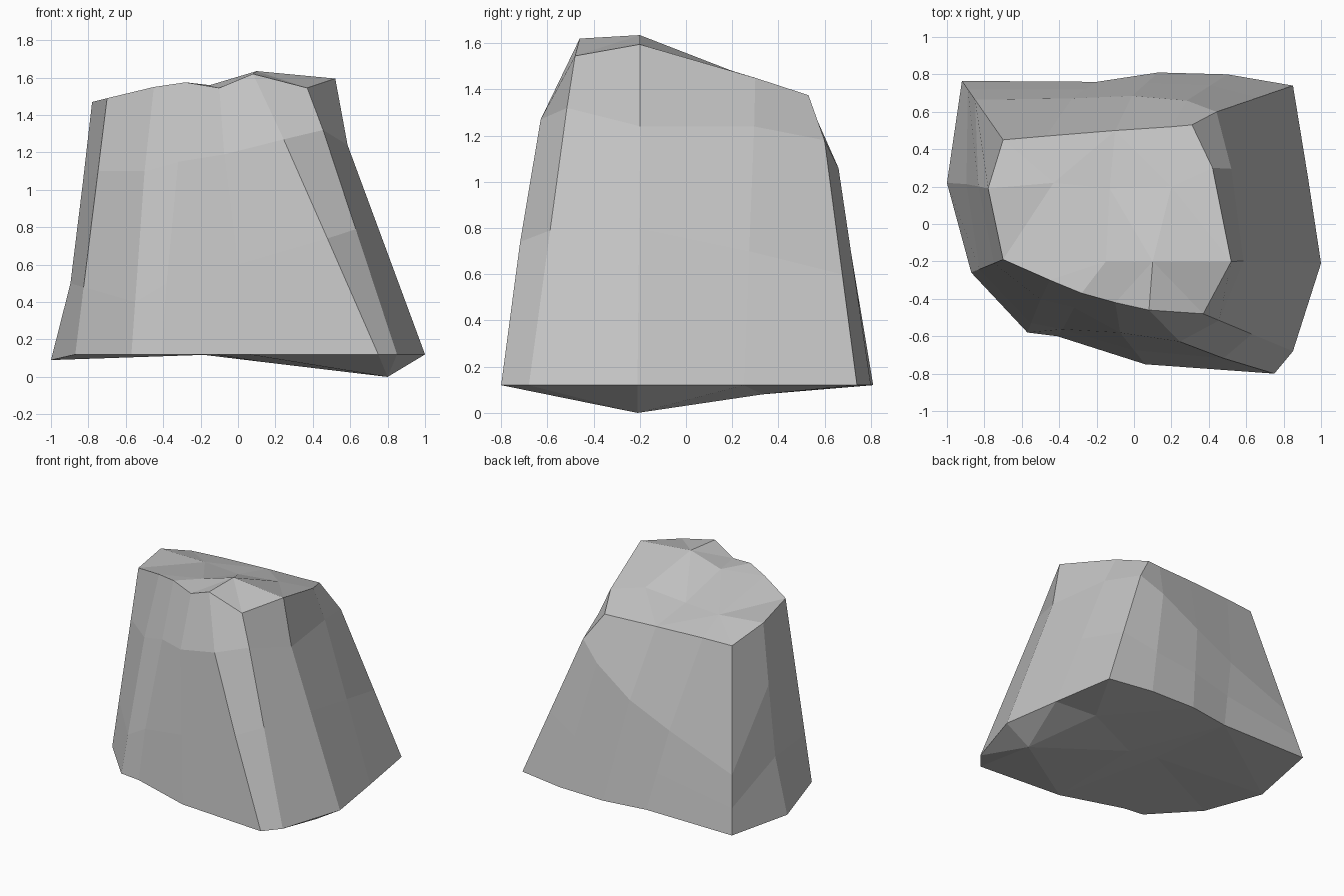
import bpy
import bmesh
from mathutils import Vector
from mathutils.geometry import delaunay_2d_cdt

default_cube = bpy.data.objects.get("Cube")
if default_cube:
    bpy.data.objects.remove(default_cube, do_unlink=True)

# Foot outline, counter-clockwise from the front right corner
FOOT = [(-.87, -.26), (-.57, -.58), (-.41, -.6), (.06, -.75), (.75, -.8),
        (.85, -.68), (1, -.21), (.93, .25), (.85, .74), (.5, .8),
        (.13, .81), (-.2, .76), (-.92, .765), (-1, .22)]
# Rim of the sloping top, one point above each foot point
CROWN = [(-.7, -.19, 1.49), (-.45, -.3, 1.55), (-.28, -.37, 1.575),
         (-.1, -.42, 1.545), (.08, -.46, 1.62), (.37, -.48, 1.545),
         (.52, -.2, 1.595), (.42, .3, 1.45), (.31, .53, 1.375),
         (.2, .52, 1.375), (-.1, .5, 1.38), (-.47, .47, 1.38),
         (-.7, .45, 1.375), (-.78, .19, 1.47)]
# Peak, dip and hollows inside the rim
TOP_POINTS = [(.1, -.2, 1.635), (-.15, -.2, 1.56), (.2, .2, 1.48),
              (-.13, .19, 1.45), (-.43, .22, 1.45)]
# Keel on the left, hollow behind it, and a belly that flattens to the right
BASE_POINTS = [(.8, -.21, 0), (.63, .33, .08), (.13, .1, .08), (-.12, .1, .12)]
# Worn ledges: height of each point and how far it bulges outward
UPPER_LEDGE = [(1.1, 0), (1.1, .02), (1.15, .01), (1.19, .08), (1.27, .09),
               (1.32, .01), (1.24, -.05), (1.24, .02), (1.18, .06),
               (1.06, .07), (.87, .06), (.72, .05), (.52, 0), (1.02, -.02)]
LOWER_LEDGE = [(.48, 0), (.4, 0), (.5, .02), (.6, 0), (.74, .01),
               (.79, 0), (.8, 0), (.7, 0), (.6, 0), (.5, 0),
               (.45, 0), (.4, 0), (.3, 0), (.5, -.03)]


def make_ledge(lower, upper, ledge):
    """Points between two rings, pushed square to the foot outline."""
    points = []
    for index, (height, bulge) in enumerate(ledge):
        low, high = lower[index], upper[index]
        point = low.lerp(high, (height - low.z) / (high.z - low.z))
        along = foot[(index + 1) % len(foot)] - foot[index - 1]
        outward = Vector((along.y, -along.x, 0)).normalized()
        points.append(point + outward * bulge)
    return points


def add_cap(mesh, ring, inner_points):
    """Close a ring with triangles that pass through the inner points."""
    verts = ring + [mesh.verts.new(point) for point in inner_points]
    rim = [(index, (index + 1) % len(ring)) for index in range(len(ring))]
    result = delaunay_2d_cdt([vert.co.to_2d() for vert in verts], rim, [], 1, 1e-5)
    triangles, sources = result[2], result[3]
    for triangle in triangles:
        mesh.faces.new([verts[sources[corner][0]] for corner in triangle])


foot = [Vector((x, y, .09 if x < -.95 else .12)) for x, y in FOOT]
crown = [Vector(point) for point in CROWN]
upper_ledge = make_ledge(foot, crown, UPPER_LEDGE)
lower_ledge = make_ledge(foot, upper_ledge, LOWER_LEDGE)

# Flanks
bm = bmesh.new()
rings = [[bm.verts.new(point) for point in points]
         for points in (foot, lower_ledge, upper_ledge, crown)]
count = len(foot)
for below, above in zip(rings, rings[1:]):
    for index in range(count):
        after = (index + 1) % count
        bm.faces.new((below[index], below[after], above[after], above[index]))

# Uneven top and underside
add_cap(bm, rings[-1], TOP_POINTS)
add_cap(bm, rings[0], BASE_POINTS)
bmesh.ops.recalc_face_normals(bm, faces=bm.faces)

rock_mesh = bpy.data.meshes.new("rock")
bm.to_mesh(rock_mesh)
bm.free()
rock = bpy.data.objects.new("rock", rock_mesh)
bpy.context.collection.objects.link(rock)

# Plain stone colour
stone = bpy.data.materials.new("stone grey")
stone.use_nodes = True
stone_colour = (.55, .55, .55, 1)
stone.diffuse_color = stone_colour
stone.node_tree.nodes["Principled BSDF"].inputs["Base Color"].default_value = stone_colour
rock_mesh.materials.append(stone)
